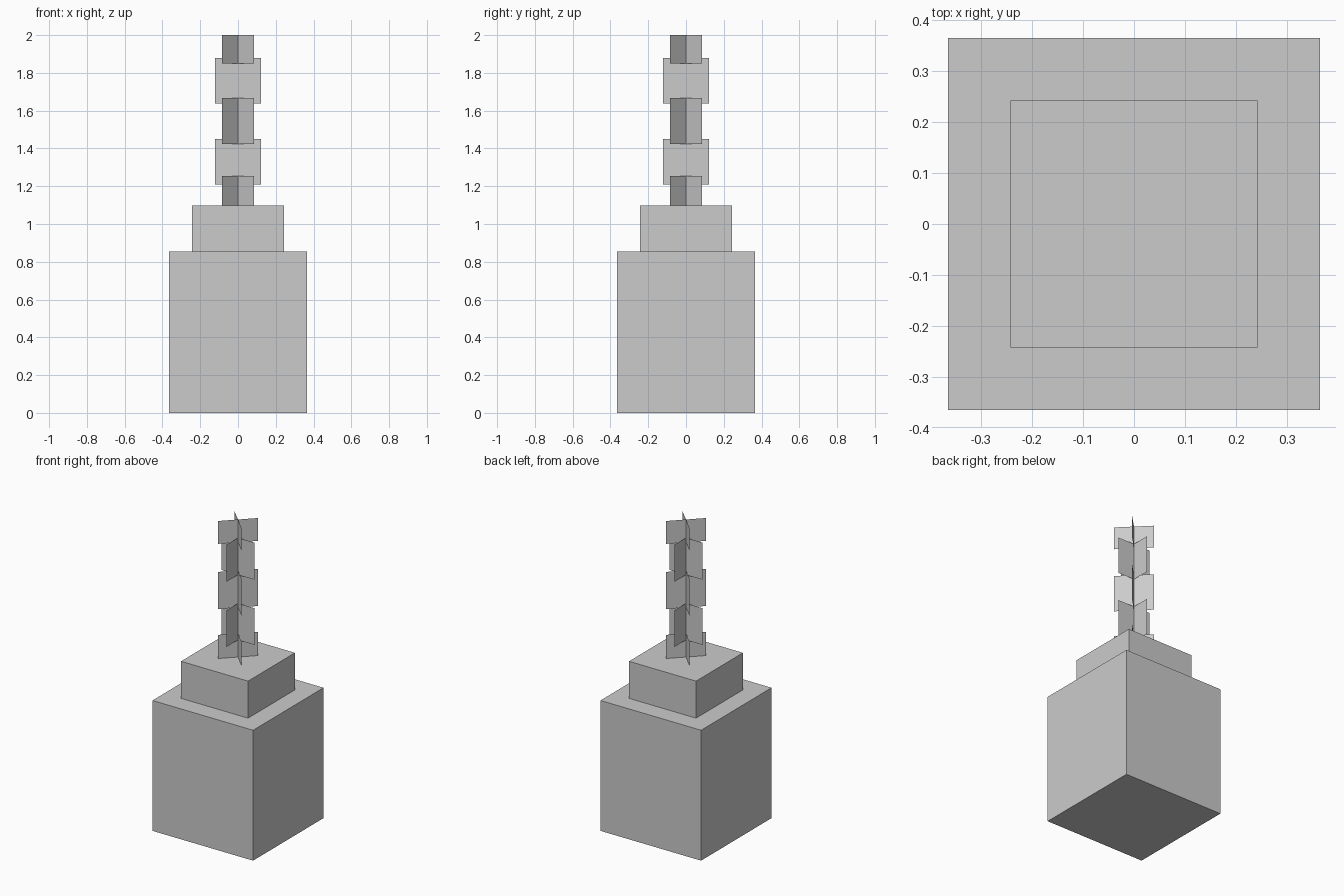
import bpy
from math import radians

cube = bpy.data.objects.get("Cube")
if cube:
    bpy.data.objects.remove(cube, do_unlink=True)

grey = bpy.data.materials.new("plain grey")
grey.use_nodes = True
grey.diffuse_color = (0.6, 0.6, 0.6, 1)
grey.node_tree.nodes["Principled BSDF"].inputs["Base Color"].default_value = grey.diffuse_color


def box(name, half, z0, z1):
    bpy.ops.mesh.primitive_cube_add(size=2, location=(0, 0, (z0 + z1) / 2))
    obj = bpy.context.object
    obj.name = name
    obj.scale = (half, half, (z1 - z0) / 2)
    obj.data.materials.append(grey)


def crossed_link(name, half, z0, z1, turn):
    # two flat upright sheets crossing on the central axis
    verts = [(-half, 0, z0), (half, 0, z0), (half, 0, z1), (-half, 0, z1),
             (0, -half, z0), (0, half, z0), (0, half, z1), (0, -half, z1)]
    mesh = bpy.data.meshes.new(name)
    mesh.from_pydata(verts, [], [(0, 1, 2, 3), (4, 5, 6, 7)])
    mesh.materials.append(grey)
    obj = bpy.data.objects.new(name, mesh)
    obj.rotation_euler.z = radians(turn)
    bpy.context.collection.objects.link(obj)


# Lantern body and cap
box("body", 0.365, 0, 0.855)
box("cap", 0.243, 0.855, 1.098)

# Chain: links alternate between diagonal and straight
spans = [(1.098, 1.253), (1.21, 1.45), (1.423, 1.666), (1.637, 1.88), (1.85, 2.0)]
for i, (z0, z1) in enumerate(spans):
    crossed_link(f"chain_link_{i + 1}", 0.121, z0, z1, 0 if i % 2 else 45)
